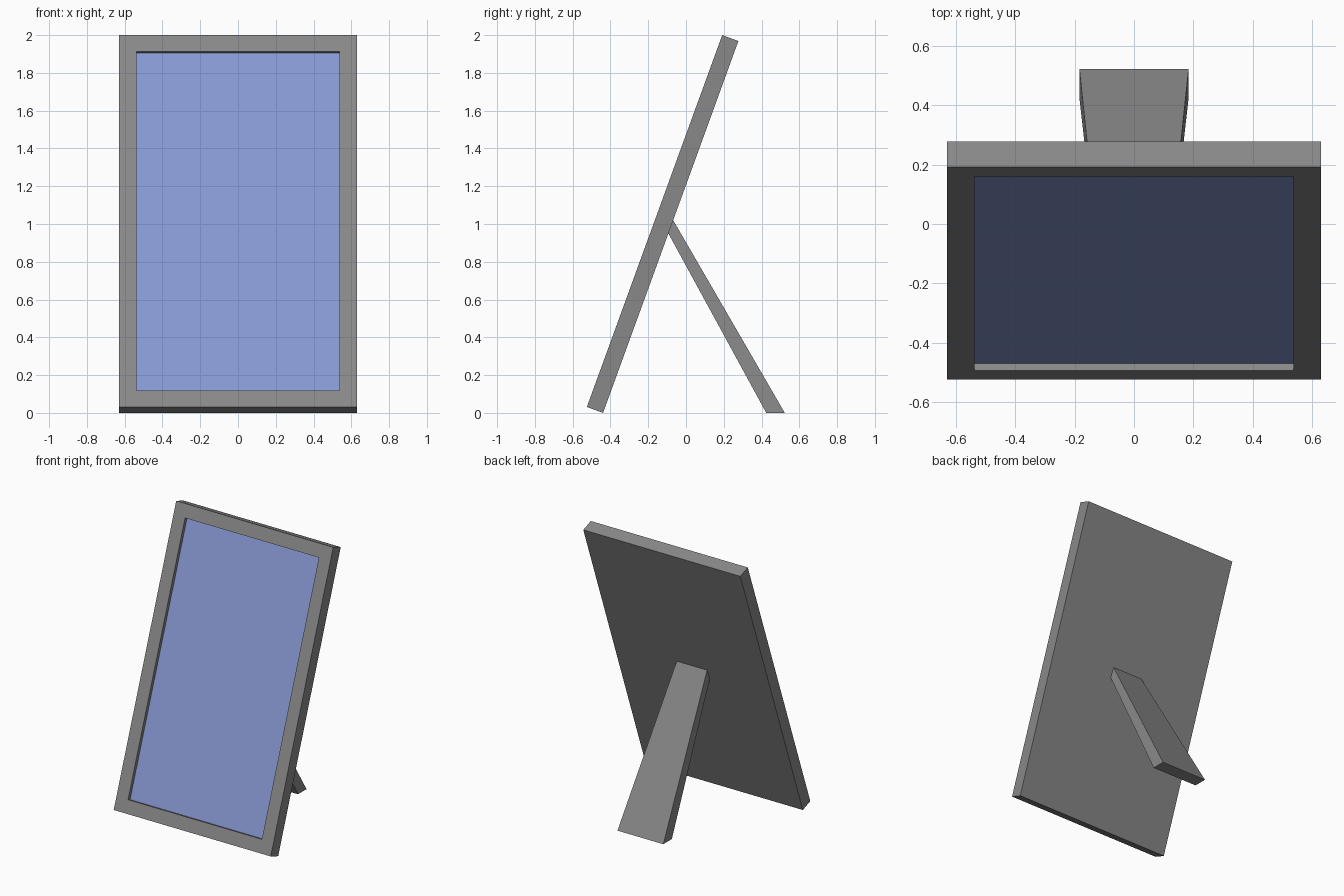
import bpy
import bmesh
from math import radians, tan
from mathutils import Matrix

cube = bpy.data.objects.get("Cube")
if cube:
    bpy.data.objects.remove(cube, do_unlink=True)

WIDTH, HEIGHT, THICK = 1.26, 2.095, 0.0915
BORDER, RECESS = 0.093, 0.025
TILT = radians(20)
FOOT_Y = -0.439  # bottom back edge of the frame


def material(name, rgb):
    mat = bpy.data.materials.new(name)
    mat.use_nodes = True
    mat.diffuse_color = (*rgb, 1)
    mat.node_tree.nodes["Principled BSDF"].inputs["Base Color"].default_value = (*rgb, 1)
    return mat


def add_object(name, bm, mats):
    bmesh.ops.recalc_face_normals(bm, faces=bm.faces)
    mesh = bpy.data.meshes.new(name)
    bm.to_mesh(mesh)
    bm.free()
    for mat in mats:
        mesh.materials.append(mat)
    obj = bpy.data.objects.new(name, mesh)
    bpy.context.collection.objects.link(obj)
    return obj


grey = material("frame_grey", (0.25, 0.25, 0.25))
blue = material("picture_blue", (0.246, 0.319, 0.651))

# Frame: a slab whose front is inset for the border, then sunk for the picture
bm = bmesh.new()
bmesh.ops.create_cube(bm, size=1)
bmesh.ops.scale(bm, vec=(WIDTH, THICK, HEIGHT), verts=bm.verts)
bmesh.ops.translate(bm, vec=(0, -THICK / 2, HEIGHT / 2), verts=bm.verts)
bm.normal_update()
front = min(bm.faces, key=lambda f: f.calc_center_median().y)
bmesh.ops.inset_region(bm, faces=[front], thickness=BORDER, use_even_offset=True)
picture = bmesh.ops.extrude_discrete_faces(bm, faces=[front])["faces"][0]
bmesh.ops.translate(bm, vec=(0, RECESS, 0), verts=picture.verts)
picture.material_index = 1
frame = add_object("picture_frame", bm, [grey, blue])
frame.matrix_world = Matrix.Translation((0, FOOT_Y, 0)) @ Matrix.Rotation(-TILT, 4, "X")


# Leg: tapered strut from the back of the frame down to a flat foot
def on_back(z):
    return FOOT_Y + z * tan(TILT)


# profile as (half width, y, z)
profile = [
    (0.184, 0.425, 0), (0.184, 0.523, 0),
    (0.122, on_back(1.02), 1.02), (0.126, on_back(0.95), 0.95),
]
bm = bmesh.new()
left, right = ([bm.verts.new((s * w, y, z)) for w, y, z in profile] for s in (1, -1))
bm.faces.new(left)
bm.faces.new(right[::-1])
for i in range(len(profile)):
    j = (i + 1) % len(profile)
    bm.faces.new((left[i], right[i], right[j], left[j]))
add_object("support_leg", bm, [grey])
